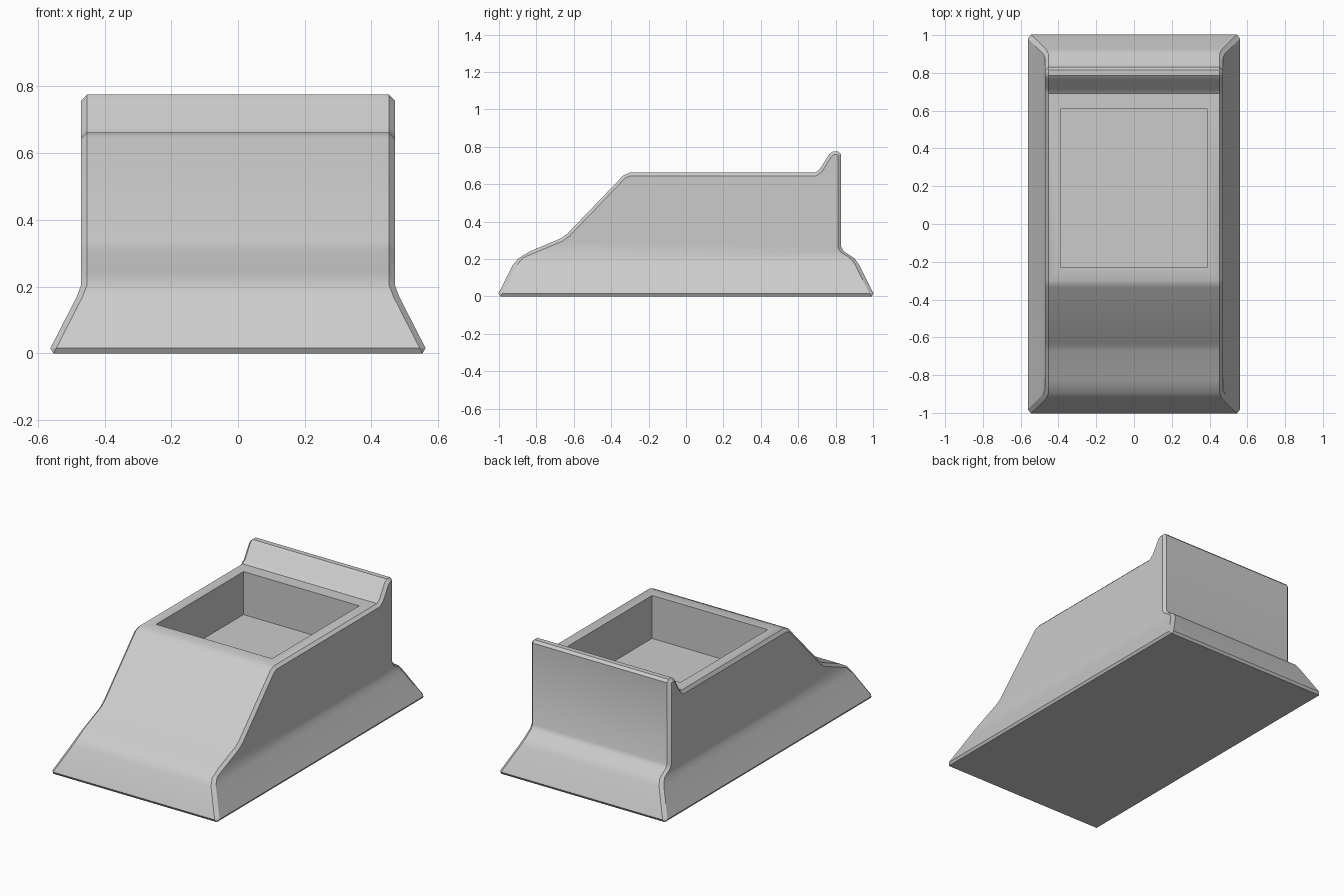
import bpy
import bmesh
from math import radians

cube = bpy.data.objects.get("Cube")
if cube:
    bpy.data.objects.remove(cube, do_unlink=True)

grey = bpy.data.materials.new("plain grey")
grey.use_nodes = True
colour = (0.6, 0.6, 0.6, 1)
grey.diffuse_color = colour
grey.node_tree.nodes["Principled BSDF"].inputs["Base Color"].default_value = colour

FLARE_TOP, WALL_FOOT = 0.17, 0.205


def half_width(z):
    """Half width of the body: flared skirt below, upright wall above."""
    if z >= WALL_FOOT - 1e-5:
        return 0.47
    if z >= FLARE_TOP - 1e-5:
        return 0.483
    return 0.57 - 0.087 * z / FLARE_TOP


def make_object(name, bm):
    mesh = bpy.data.meshes.new(name)
    bm.to_mesh(mesh)
    bm.free()
    obj = bpy.data.objects.new(name, mesh)
    bpy.context.collection.objects.link(obj)
    return obj


# Side outline (y, z): nose, ramp, deck, rear lip, rear skirt
outline = [
    (-1.01, 0), (-0.925, FLARE_TOP), (-0.895, WALL_FOOT), (-0.83, 0.243),
    (-0.67, 0.31), (-0.635, 0.335), (-0.335, 0.647), (-0.3, 0.662),
    (0.69, 0.662), (0.715, 0.68), (0.765, 0.76), (0.785, 0.775),
    (0.815, 0.775), (0.83, 0.76), (0.83, 0.265), (0.845, 0.24),
    (0.9, WALL_FOOT), (0.925, FLARE_TOP), (1.01, 0),
]

# Body: extruded outline, split at the skirt and flared sideways
bm = bmesh.new()
face = bm.faces.new([bm.verts.new((-1, y, z)) for y, z in outline])
swept = bmesh.ops.extrude_face_region(bm, geom=[face])
new_verts = [g for g in swept["geom"] if isinstance(g, bmesh.types.BMVert)]
bmesh.ops.translate(bm, verts=new_verts, vec=(2, 0, 0))
for height in (FLARE_TOP, WALL_FOOT):
    bmesh.ops.bisect_plane(bm, geom=bm.verts[:] + bm.edges[:] + bm.faces[:],
                           dist=1e-5, plane_co=(0, 0, height), plane_no=(0, 0, 1))
for v in bm.verts:
    v.co.x *= half_width(v.co.z)
bmesh.ops.recalc_face_normals(bm, faces=bm.faces)
body = make_object("body", bm)
body.data.materials.append(grey)

# Chamfered rims
bevel = body.modifiers.new("chamfer", 'BEVEL')
bevel.width = 0.017
bevel.segments = 1
bevel.limit_method = 'ANGLE'
bevel.angle_limit = radians(55)
bevel.use_clamp_overlap = False

# Rectangular pocket sunk into the deck
bm = bmesh.new()
bmesh.ops.create_cube(bm, size=1)
bmesh.ops.scale(bm, verts=bm.verts, vec=(0.78, 0.84, 0.6))
bmesh.ops.translate(bm, verts=bm.verts, vec=(0, 0.19, 0.7))
cutter = make_object("pocket_cutter", bm)
cutter.data.materials.append(grey)
cutter.hide_render = True
cut = body.modifiers.new("pocket", 'BOOLEAN')
cut.operation = 'DIFFERENCE'
cut.solver = 'EXACT'
cut.object = cutter

bpy.ops.object.select_all(action='DESELECT')
bpy.context.view_layer.objects.active = body
body.select_set(True)
for name in ("chamfer", "pocket"):
    bpy.ops.object.modifier_apply(modifier=name)
bpy.data.objects.remove(cutter, do_unlink=True)
bpy.ops.object.shade_smooth_by_angle(angle=radians(32))
